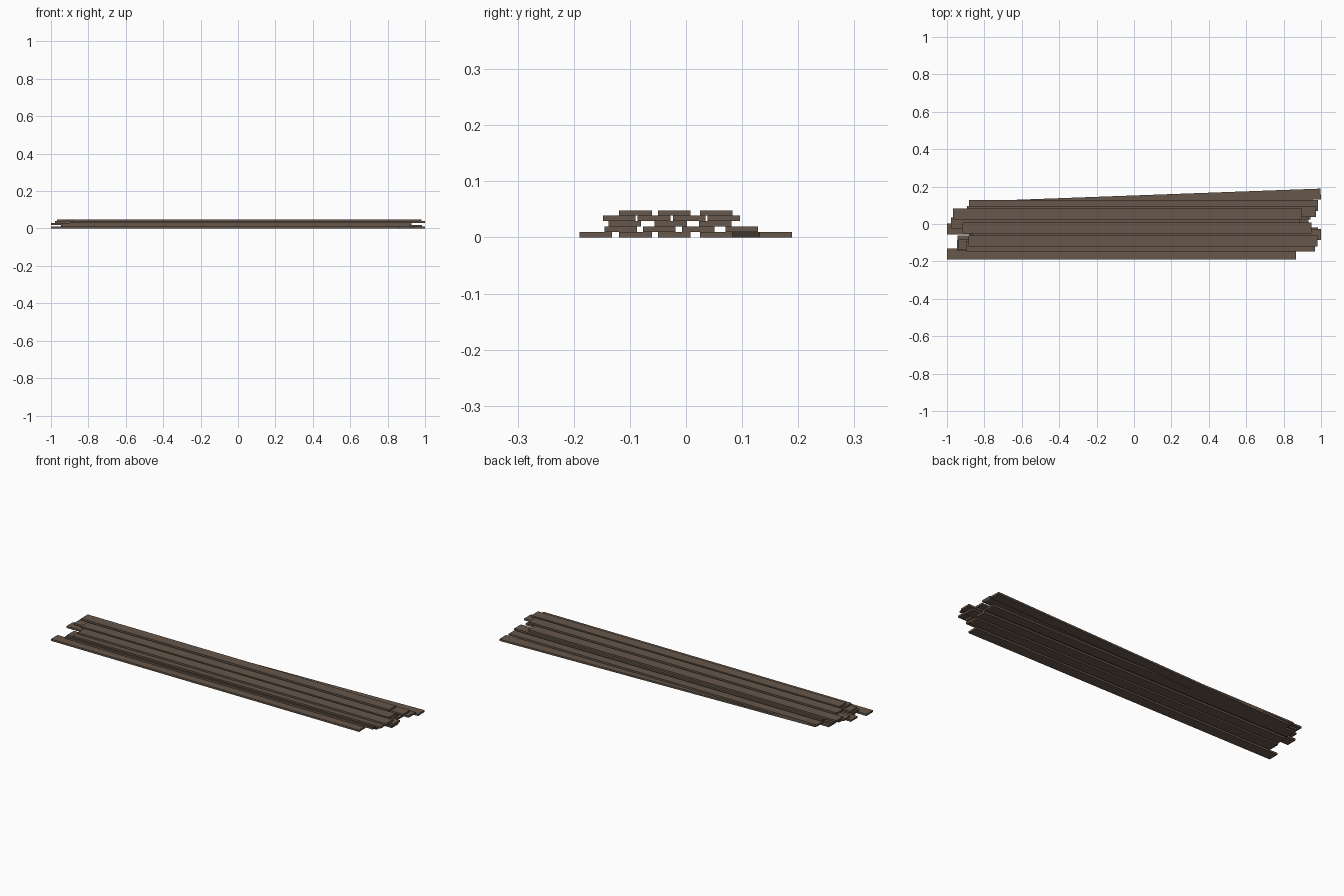
import bpy
from math import radians
from mathutils import Matrix

cube = bpy.data.objects.get("Cube")
if cube:
    bpy.data.objects.remove(cube, do_unlink=True)

LENGTH, WIDTH, THICK = 1.866, 0.058, 0.0097

wood = bpy.data.materials.new("weathered_brown_wood")
wood.use_nodes = True
wood.diffuse_color = (0.135, 0.096, 0.069, 1)
bsdf = next(n for n in wood.node_tree.nodes if n.type == "BSDF_PRINCIPLED")
bsdf.inputs["Base Color"].default_value = wood.diffuse_color
bsdf.inputs["Roughness"].default_value = 0.9


def plank(name, x, y, layer, angle=0.0):
    """One flat board, centred on x and y and lying in the given layer."""
    bpy.ops.mesh.primitive_cube_add(size=1)
    board = bpy.context.object
    board.name = name
    board.data.transform(Matrix.Diagonal((LENGTH, WIDTH, THICK, 1)))
    board.location = (x, y, (layer + 0.5) * THICK)
    board.rotation_euler.z = radians(angle)
    board.data.materials.append(wood)


# Straight boards, bottom layer first: (centre x, centre y)
layers = [
    [(-0.067, -0.161), (-0.01, -0.09), (0.0, -0.021), (0.01, 0.054)],
    [(-0.014, -0.116), (0.052, -0.048), (0.0, 0.022), (0.051, 0.099)],
    [(-0.005, -0.109), (-0.067, -0.027), (-0.01, 0.052)],
    [(0.034, -0.119), (0.067, -0.057), (-0.045, 0.006), (0.04, 0.067)],
    [(0.047, -0.09), (0.016, -0.021), (-0.035, 0.054)],
]
for level, row in enumerate(layers):
    for number, (x, y) in enumerate(row):
        plank(f"plank_layer_{level + 1}_{number + 1}", x, y, level)

# Board that has slid askew at the back of the bottom layer
plank("skewed_plank", 0.066, 0.126, 0, 2.1)
